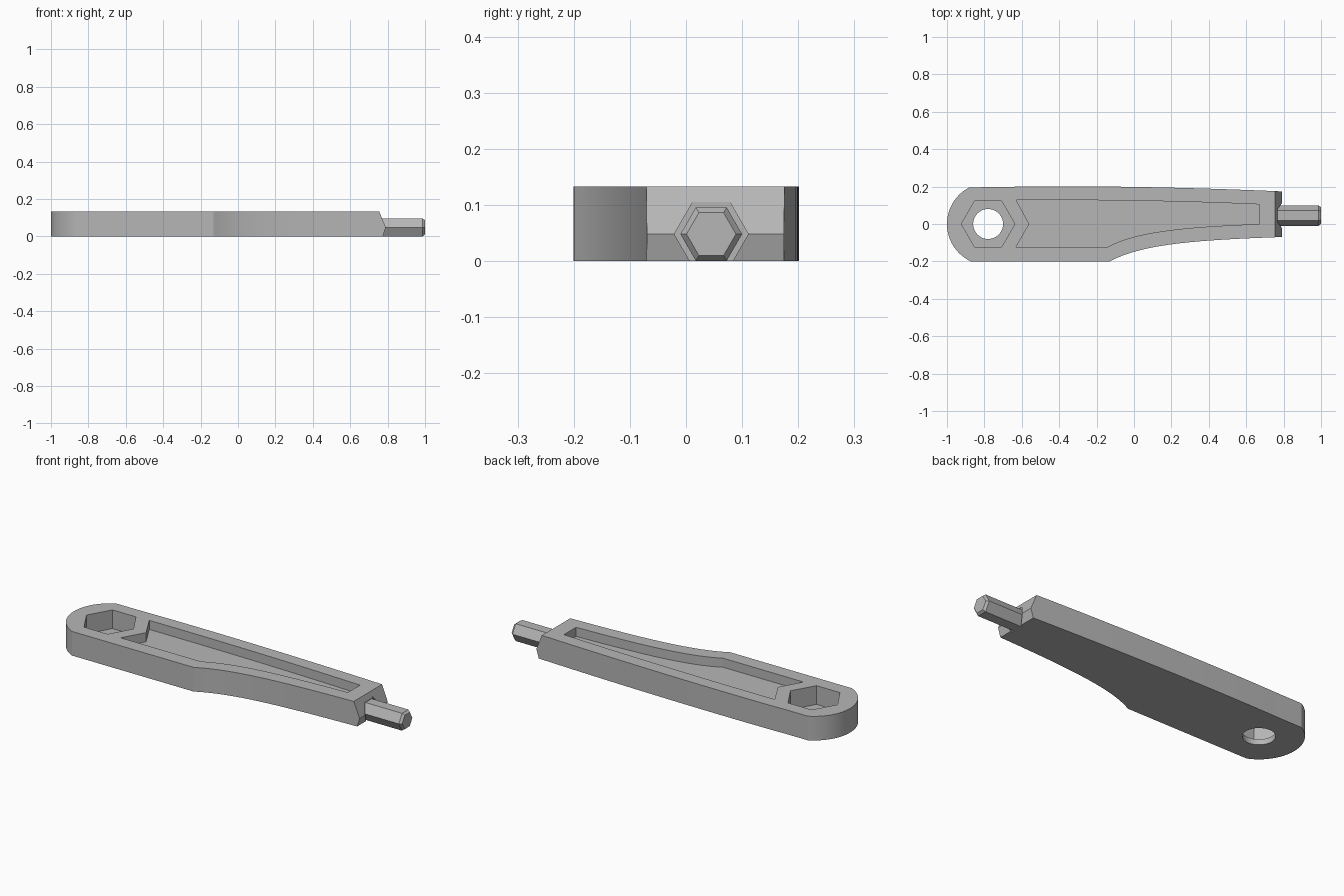
import bpy, bmesh
from math import cos, sin, radians
from mathutils import Vector
from mathutils.geometry import interpolate_bezier

cube = bpy.data.objects.get("Cube")
if cube:
    bpy.data.objects.remove(cube, do_unlink=True)

steel = bpy.data.materials.new("grey_steel")
steel.use_nodes = True
steel.diffuse_color = (0.47, 0.47, 0.47, 1)
steel.node_tree.nodes["Principled BSDF"].inputs["Base Color"].default_value = steel.diffuse_color

HEIGHT = 0.133
EYE_X = -0.78
SHAFT_Y, SHAFT_Z = 0.045, 0.048


def loft(name, sections, planes=()):
    """Closed solid through matching sections, trimmed by (point, normal) planes."""
    bm = bmesh.new()
    rings = [[bm.verts.new(p) for p in s] for s in sections]
    bm.faces.new(rings[0])
    bm.faces.new(rings[-1])
    for a, b in zip(rings, rings[1:]):
        for i in range(len(a)):
            bm.faces.new((a[i - 1], a[i], b[i], b[i - 1]))
    for point, normal in planes:
        bmesh.ops.bisect_plane(bm, geom=bm.verts[:] + bm.edges[:] + bm.faces[:],
                               plane_co=point, plane_no=normal, clear_outer=True)
        bmesh.ops.holes_fill(bm, edges=[e for e in bm.edges if e.is_boundary], sides=0)
    bmesh.ops.recalc_face_normals(bm, faces=bm.faces[:])
    mesh = bpy.data.meshes.new(name)
    bm.to_mesh(mesh)
    bm.free()
    mesh.materials.append(steel)
    obj = bpy.data.objects.new(name, mesh)
    bpy.context.collection.objects.link(obj)
    return obj


def prism(name, outline, z0, z1, planes=()):
    return loft(name, [[(p[0], p[1], z) for p in outline] for z in (z0, z1)], planes)


def arc(x, y, r, n, start=0, sweep=360, closed=True):
    steps = n if closed else n - 1
    angles = [radians(start + sweep * i / steps) for i in range(n)]
    return [(x + r * cos(a), y + r * sin(a)) for a in angles]


def hex_bar(name, stations):
    return loft(name, [[(x, y, z) for y, z in arc(SHAFT_Y, SHAFT_Z, r, 6)]
                       for x, r in stations])


def curve(*points):
    return [p[:2] for p in interpolate_bezier(*[Vector((x, y, 0)) for x, y in points], 18)]


def make_active(obj):
    bpy.ops.object.select_all(action='DESELECT')
    obj.select_set(True)
    bpy.context.view_layer.objects.active = obj


def cut(obj, cutter):
    cutter.hide_render = True
    mod = obj.modifiers.new("cut", 'BOOLEAN')
    mod.operation = 'DIFFERENCE'
    mod.solver = 'EXACT'
    mod.object = cutter
    make_active(obj)
    bpy.ops.object.modifier_apply(modifier=mod.name)
    bpy.data.objects.remove(cutter, do_unlink=True)


# Handle: rounded eye end, swept waist, two-facet nose
outline = arc(EYE_X, 0, 0.22, 25, start=117, sweep=128.5, closed=False)
outline += curve((-0.13, -0.2), (0.04, -0.11), (0.3, -0.085), (0.84, -0.068))
outline += curve((0.84, 0.172), (0.3, 0.197), (-0.3, 0.208), (-0.75, 0.197))
ridge = (0.79, 0, SHAFT_Z)
handle = prism("handle", outline, 0, HEIGHT,
               [(ridge, (0.085, 0, 0.035)), (ridge, (0.048, 0, -0.015))])

# Hexagonal nut pocket and round through hole
cut(handle, prism("nut_pocket", arc(EYE_X, 0, 0.143, 6), 0.03, 0.2))
cut(handle, prism("through_hole", arc(EYE_X, 0, 0.08, 48), -0.1, 0.2))

# Long tapering recess in the upper face
recess = [(-0.56, 0), (-0.63, -0.122)]
recess += curve((-0.14, -0.122), (0.02, -0.035), (0.3, -0.015), (0.67, 0))
recess += curve((0.67, 0.105), (0.3, 0.121), (-0.1, 0.13), (-0.63, 0.128))
cut(handle, prism("recess", recess, 0.083, 0.2))

# Shallow clearance socket around the shaft
cut(handle, hex_bar("socket", [(0.764, 0.066), (0.9, 0.066)]))

# Hexagonal driver shaft with chamfered tip
shaft = hex_bar("driver_shaft", [(0.75, 0.055), (0.987, 0.055), (1, 0.044)])

for part in (handle, shaft):
    make_active(part)
    bpy.ops.object.shade_smooth_by_angle(angle=radians(20))
